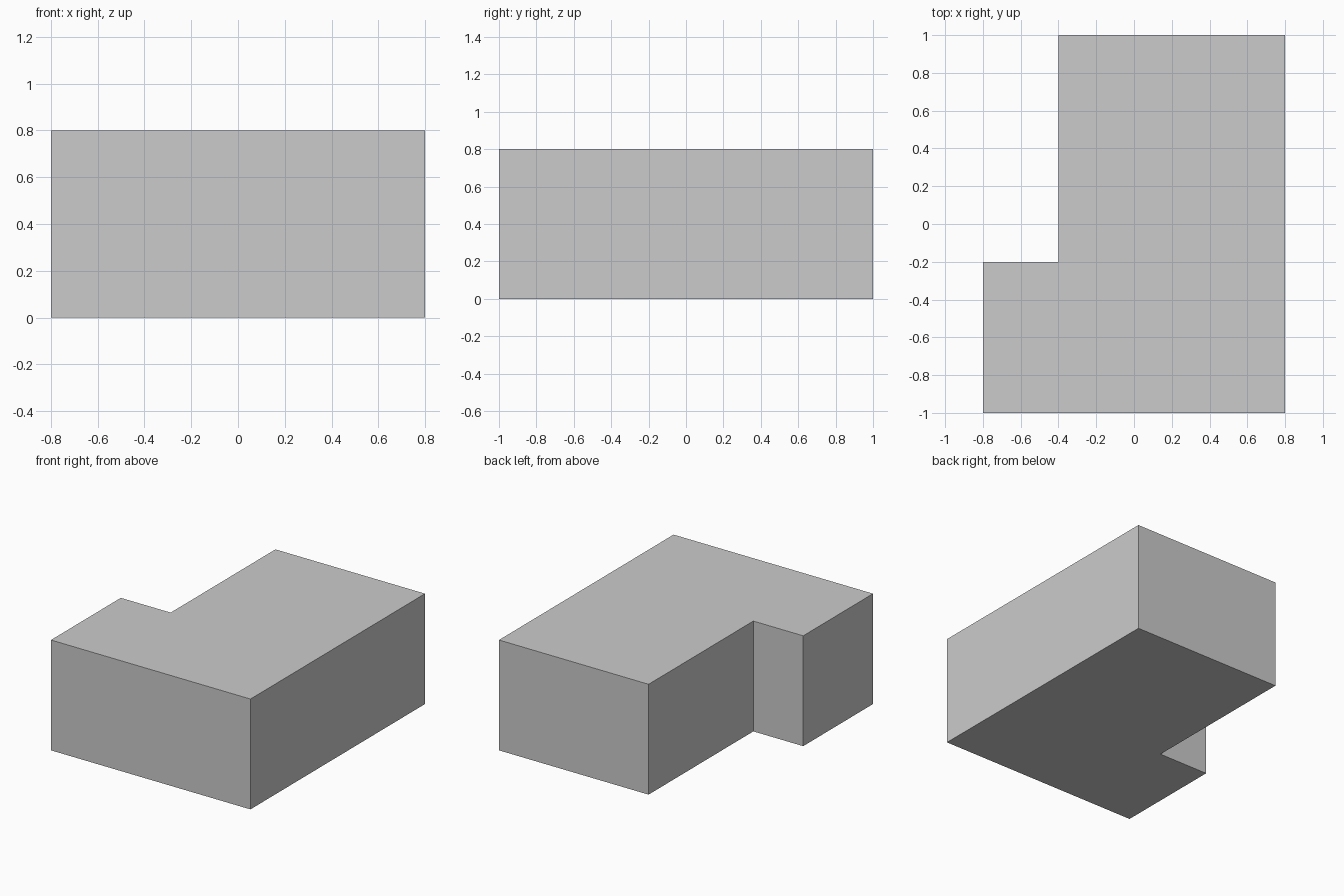
import bpy
import bmesh

if "Cube" in bpy.data.objects:
    bpy.data.objects.remove(bpy.data.objects["Cube"])

HEIGHT = 0.8
# L-shaped footprint, counter-clockwise seen from above
PROFILE = [(-0.8, -1), (0.8, -1), (0.8, 1), (-0.4, 1), (-0.4, -0.2), (-0.8, -0.2)]


def extruded_profile(name, profile, height):
    bm = bmesh.new()
    base = bm.faces.new([bm.verts.new((x, y, 0)) for x, y in profile])
    result = bmesh.ops.extrude_face_region(bm, geom=[base], use_keep_orig=True)
    top = [v for v in result["geom"] if isinstance(v, bmesh.types.BMVert)]
    bmesh.ops.translate(bm, verts=top, vec=(0, 0, height))
    bmesh.ops.recalc_face_normals(bm, faces=bm.faces)
    mesh = bpy.data.meshes.new(name)
    bm.to_mesh(mesh)
    bm.free()
    obj = bpy.data.objects.new(name, mesh)
    bpy.context.collection.objects.link(obj)
    return obj


# Solid L-shaped block
extruded_profile("l_shaped_block", PROFILE, HEIGHT)
